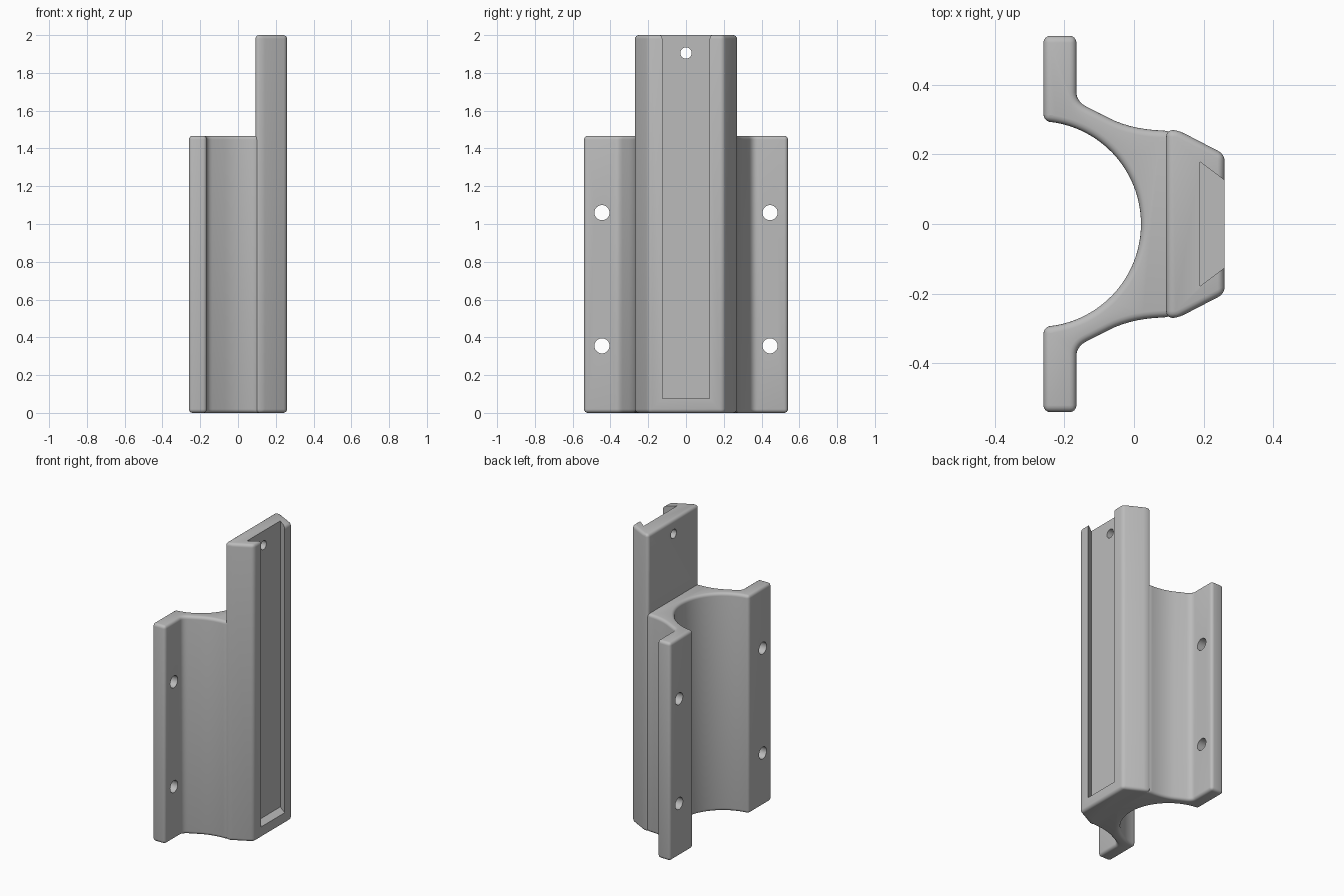
import bpy, bmesh, math
from mathutils import Vector

if "Cube" in bpy.data.objects:
    bpy.data.objects.remove(bpy.data.objects["Cube"], do_unlink=True)

grey = bpy.data.materials.new("matte_grey")
grey.use_nodes = True
colour = (0.5, 0.5, 0.5, 1)
grey.diffuse_color = colour
grey.node_tree.nodes["Principled BSDF"].inputs["Base Color"].default_value = colour


def bezier(a, c, b, n):
    a, c, b = Vector(a), Vector(c), Vector(b)
    return [tuple(a.lerp(c, i / n).lerp(c.lerp(b, i / n), i / n)) for i in range(n + 1)]


def mirrored(half):
    return half + [(x, -y) for x, y in reversed(half) if abs(y) > 1e-5]


def extrude(name, outline, bottom, top):
    bm = bmesh.new()
    face = bm.faces.new([bm.verts.new((x, y, bottom)) for x, y in outline])
    new = bmesh.ops.extrude_face_region(bm, geom=[face])["geom"]
    bmesh.ops.translate(bm, vec=(0, 0, top - bottom),
                        verts=[v for v in new if isinstance(v, bmesh.types.BMVert)])
    bmesh.ops.recalc_face_normals(bm, faces=bm.faces)
    mesh = bpy.data.meshes.new(name)
    bm.to_mesh(mesh)
    bm.free()
    obj = bpy.data.objects.new(name, mesh)
    bpy.context.collection.objects.link(obj)
    mesh.materials.append(grey)
    return obj


def apply_modifier(obj, mod):
    bpy.context.view_layer.objects.active = obj
    bpy.ops.object.modifier_apply(modifier=mod.name)


def round_edges(obj):
    mod = obj.modifiers.new("rounding", "BEVEL")
    mod.width, mod.segments = 0.02, 4
    mod.limit_method, mod.angle_limit = "ANGLE", math.radians(25)
    mod.use_clamp_overlap = False
    apply_modifier(obj, mod)


def combine(obj, other, operation):
    mod = obj.modifiers.new("combine", "BOOLEAN")
    mod.operation, mod.solver, mod.object = operation, "EXACT", other
    apply_modifier(obj, mod)
    bpy.data.objects.remove(other, do_unlink=True)


def drill(obj, x, y, z, radius):
    bpy.ops.mesh.primitive_cylinder_add(vertices=32, radius=radius, depth=0.4,
                                        location=(x, y, z), rotation=(0, math.pi / 2, 0))
    cutter = bpy.context.object
    cutter.hide_render = True
    cutter.data.materials.append(grey)
    combine(obj, cutter, "DIFFERENCE")


# Clamp with two flanges and a half-round saddle
radius, centre = 0.295, -0.275
start = math.acos((-0.26 - centre) / radius)
saddle = [(centre + radius * math.cos(start * i / 28), radius * math.sin(start * i / 28))
          for i in range(29)]
outer = [(-0.26, 0.54), (-0.165, 0.54)]
outer += bezier((-0.165, 0.378), (-0.165, 0.351), (-0.135, 0.336), 7)
outer += bezier((-0.07, 0.303), (0.0, 0.268), (0.1, 0.268), 8)
outer += [(0.16, 0.235)]
back = [(x, -y) for x, y in reversed(outer)]
inner = [(x, -y) for x, y in reversed(saddle)] + saddle[1:]
bracket = extrude("mounting_bracket", outer + back + inner, 0, 1.467)
round_edges(bracket)

# Tall rail block
rail = extrude("rail_block", mirrored([(0.092, 0.27), (0.125, 0.27), (0.26, 0.2)]), 0, 2)
round_edges(rail)
combine(bracket, rail, "UNION")

# Dovetail slot, open at the top
slot = extrude("slot_cutter", mirrored([(0.19, 0.178), (0.3, 0.095)]), 0.075, 2.1)
slot.hide_render = True
combine(bracket, slot, "DIFFERENCE")

# Screw holes in the flanges and the rail
for side in (-1, 1):
    for z in (0.355, 1.06):
        drill(bracket, -0.21, side * 0.445, z, 0.04)
drill(bracket, 0.15, 0, 1.905, 0.03)

bpy.ops.object.select_all(action="DESELECT")
bracket.select_set(True)
bpy.context.view_layer.objects.active = bracket
bpy.ops.object.shade_smooth_by_angle(angle=math.radians(30))
